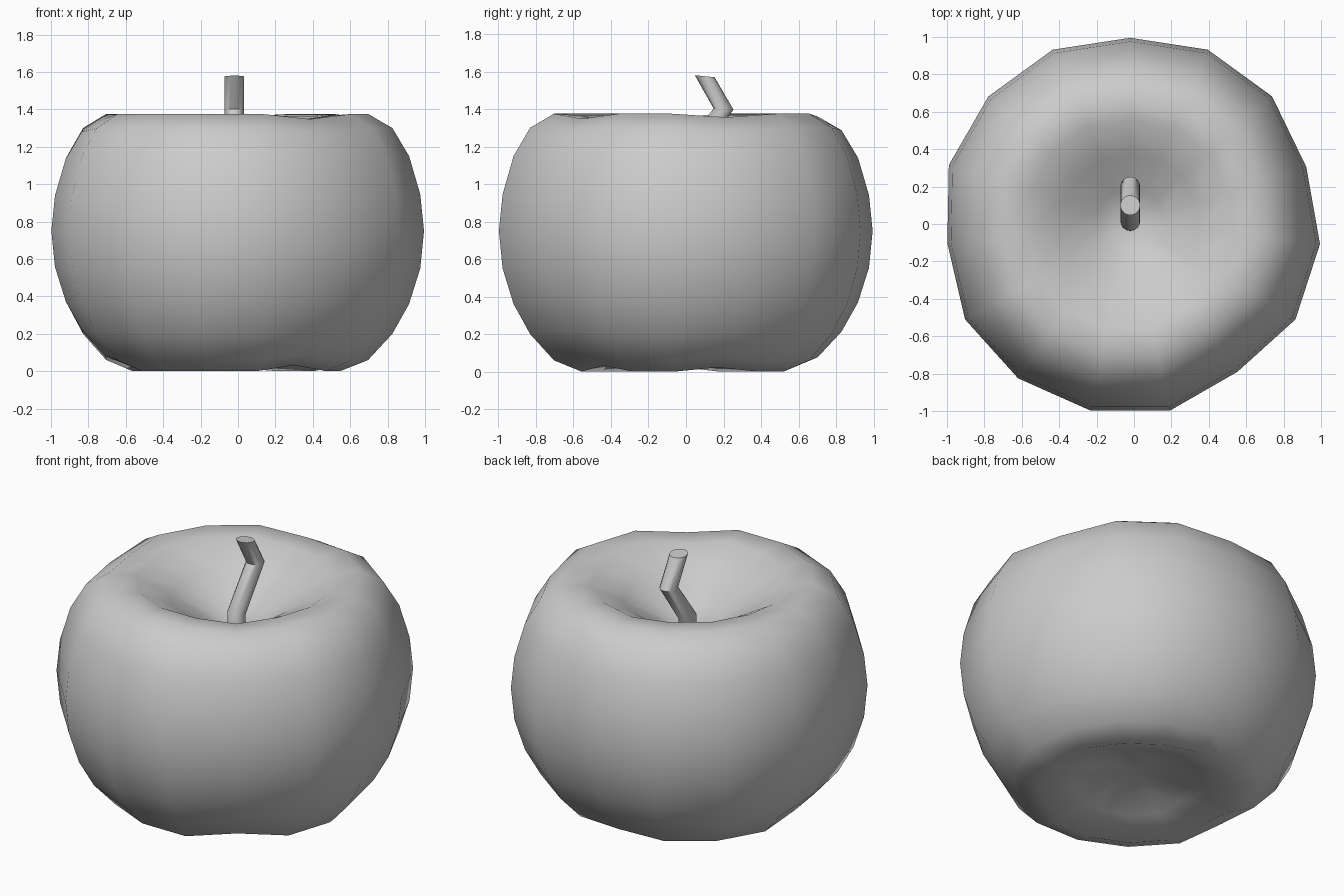
import bpy, bmesh, math
from mathutils import Vector

cube = bpy.data.objects.get("Cube")
if cube:
    bpy.data.objects.remove(cube, do_unlink=True)

# one plain grey for everything
grey = bpy.data.materials.new("plain_grey")
grey.use_nodes = True
COLOUR = (0.6, 0.6, 0.6, 1)
grey.diffuse_color = COLOUR
grey.node_tree.nodes["Principled BSDF"].inputs["Base Color"].default_value = COLOUR

CENTRE = Vector((-0.02, 0, 0.75))


def finish(bm, name, angle):
    bmesh.ops.recalc_face_normals(bm, faces=bm.faces)
    mesh = bpy.data.meshes.new(name)
    bm.to_mesh(mesh)
    bm.free()
    obj = bpy.data.objects.new(name, mesh)
    bpy.context.collection.objects.link(obj)
    mesh.materials.append(grey)
    bpy.ops.object.select_all(action='DESELECT')
    obj.select_set(True)
    bpy.context.view_layer.objects.active = obj
    bpy.ops.object.shade_smooth_by_angle(angle=math.radians(angle))
    return obj


def bridge(bm, rings):
    for low, high in zip(rings, rings[1:]):
        n = len(low)
        for i in range(n):
            j = (i + 1) % n
            bm.faces.new((low[i], low[j], high[j], high[i]))


# fruit body: a lathed profile with hollow poles, a few columns dented inward
profile = [(0.2, 0.12), (0.38, 0.07), (0.57, 0), (0.72, 0.06), (0.85, 0.2),
           (0.94, 0.36), (1.0, 0.55), (1.02, 0.75), (1.0, 0.945),
           (0.94, 1.15), (0.85, 1.3), (0.72, 1.375), (0.57, 1.365),
           (0.38, 1.26), (0.19, 1.14)]
SIDES = 15
dents = {0: 0.976, 3: 0.97, 6: 0.957, 11: 0.964}   # columns clockwise from the back

bm = bmesh.new()
rings = []
for r, z in profile:
    ring = []
    for i in range(SIDES):
        a = math.pi / 2 - i * math.tau / SIDES
        offset = Vector((r * math.cos(a), r * math.sin(a), z - CENTRE.z))
        ring.append(bm.verts.new(CENTRE + offset * dents.get(i, 1)))
    rings.append(ring)
bridge(bm, rings)
for ring, z in ((rings[0], 0.14), (rings[-1], 1.05)):
    pole = bm.verts.new((CENTRE.x, CENTRE.y, z))
    for i in range(SIDES):
        bm.faces.new((ring[i], ring[(i + 1) % SIDES], pole))
finish(bm, "fruit_body", 180)

# stem: round tube along a bent path in the y-z plane
path = [Vector((CENTRE.x, y, z)) for y, z in
        ((0.015, 1.0), (0.015, 1.15), (0.2, 1.4), (0.1, 1.575))]
R, N = 0.053, 16
bm = bmesh.new()
rings = []
for k, p in enumerate(path):
    into = (p - path[k - 1]).normalized() if k else Vector((0, 0, 1))
    out = (path[k + 1] - p).normalized() if k < len(path) - 1 else Vector((0, 0, 1))
    tangent = (into + out).normalized()
    if k == len(path) - 1:
        tangent = Vector((0, 0.1, 1)).normalized()
    side = Vector((1, 0, 0))
    up = tangent.cross(side)
    rings.append([bm.verts.new(p + R * (side * math.cos(t) + up * math.sin(t)))
                  for t in (i * math.tau / N for i in range(N))])
bridge(bm, rings)
bm.faces.new(rings[0])
bm.faces.new(rings[-1])
finish(bm, "stem", 50)
